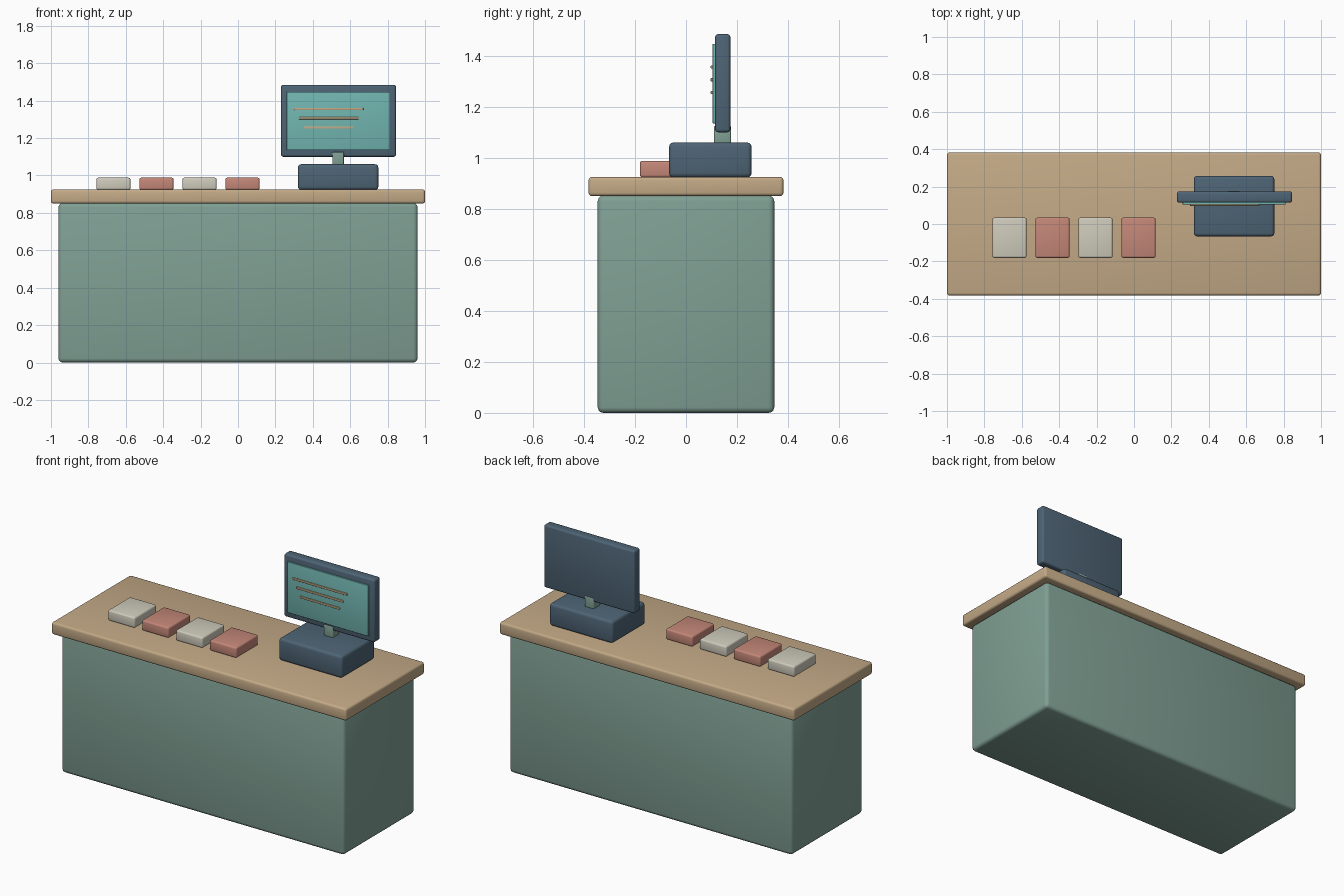
import bpy
from mathutils import Vector

default = bpy.data.objects.get("Cube")
if default:
    bpy.data.objects.remove(default, do_unlink=True)


def material(name, rgb):
    """Flat colour given as 0-255 sRGB, stored linear."""
    linear = [((c / 255 + 0.055) / 1.055) ** 2.4 for c in rgb]
    mat = bpy.data.materials.new(name)
    mat.use_nodes = True
    mat.diffuse_color = (*linear, 1)
    mat.node_tree.nodes["Principled BSDF"].inputs["Base Color"].default_value = (*linear, 1)
    return mat


green = material("sage_green", (128, 160, 148))
wood = material("light_wood", (196, 170, 135))
navy = material("slate_blue", (78, 100, 117))
teal = material("screen_teal", (114, 182, 177))
cream = material("cream", (207, 203, 188))
red = material("dusty_red", (196, 135, 120))


def box(name, low, high, mat, bevel, segments=3):
    """Rounded box between two corners."""
    low, high = Vector(low), Vector(high)
    bpy.ops.mesh.primitive_cube_add(size=1, location=(low + high) / 2)
    obj = bpy.context.object
    obj.name = name
    obj.scale = high - low
    bpy.ops.object.transform_apply(location=False, rotation=False, scale=True)
    obj.data.materials.append(mat)
    mod = obj.modifiers.new("rounded_edges", "BEVEL")
    mod.width = bevel
    mod.segments = segments
    bpy.ops.object.modifier_apply(modifier=mod.name)
    bpy.ops.object.shade_smooth_by_angle()
    return obj


# Counter
TOP = 0.925
box("counter_body", (-0.96, -0.346, 0), (0.96, 0.346, 0.852), green, 0.022)
box("counter_top", (-1, -0.382, 0.85), (1, 0.382, TOP), wood, 0.013)

# Till base, neck and monitor
box("till_base", (0.32, -0.066, TOP - 0.002), (0.75, 0.257, 1.06), navy, 0.017)
box("monitor_neck", (0.504, 0.11, 1.05), (0.566, 0.176, 1.125), green, 0.005)
box("monitor_frame", (0.23, 0.114, 1.1), (0.845, 0.174, 1.485), navy, 0.012)
box("screen", (0.26, 0.104, 1.135), (0.81, 0.116, 1.447), teal, 0.003)

# Text bars on the screen
for i, (left, right) in enumerate([(0.3, 0.67), (0.325, 0.645), (0.352, 0.62)]):
    z = 1.356 - 0.05 * i
    box(f"screen_bar_{i + 1}", (left, 0.097, z - 0.006), (right, 0.105, z + 0.006), wood, 0.002)

# Row of small trays
for i in range(4):
    x = -0.757 + 0.23 * i
    box(f"tray_{i + 1}", (x, -0.181, TOP - 0.002), (x + 0.182, 0.034, 0.988),
        red if i % 2 else cream, 0.01)
